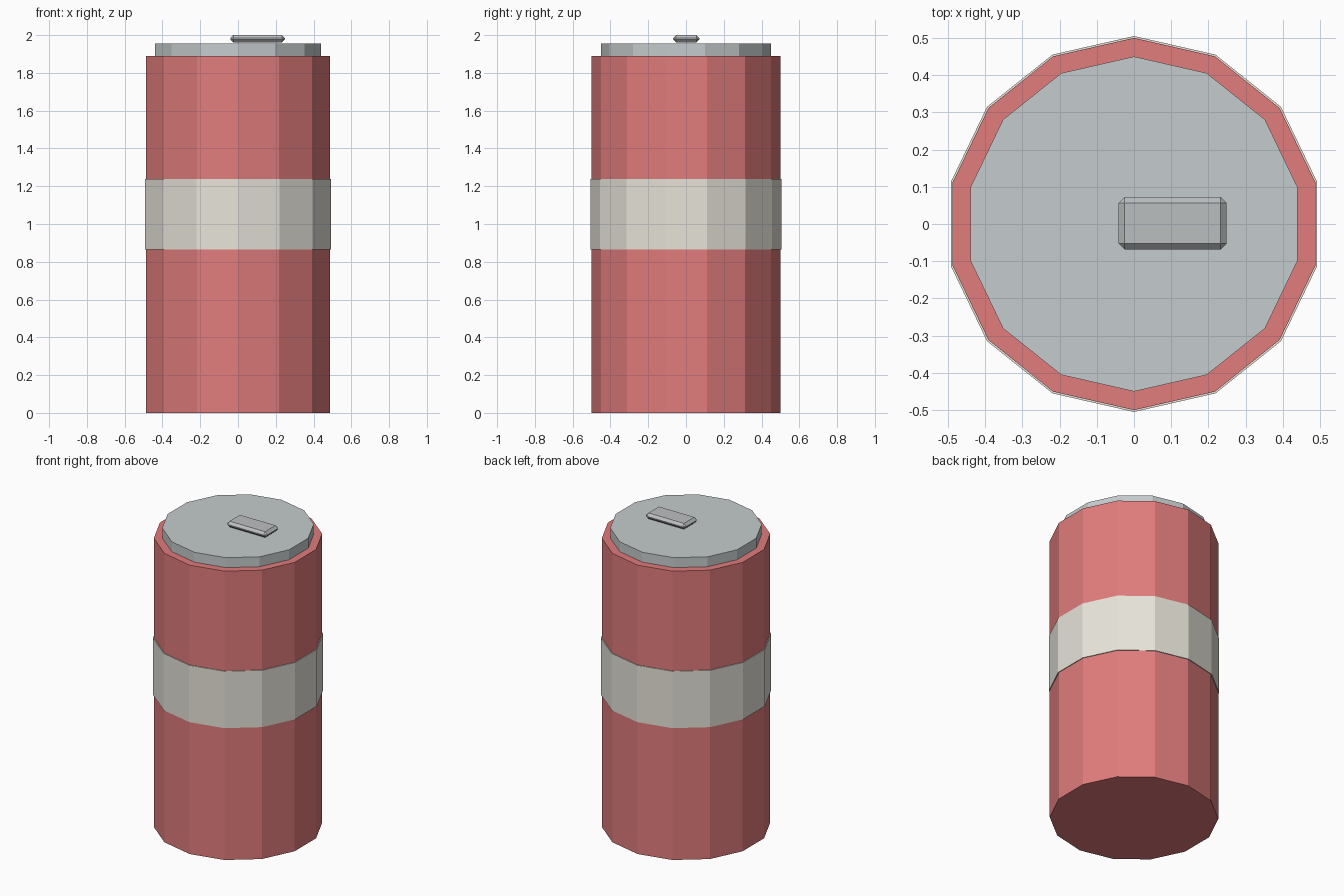
import bpy

if "Cube" in bpy.data.objects:
    bpy.data.objects.remove(bpy.data.objects["Cube"])

SIDES = 14


def paint(obj, name, rgb):
    mat = bpy.data.materials.new(name)
    mat.diffuse_color = (*rgb, 1)
    mat.use_nodes = True
    mat.node_tree.nodes["Principled BSDF"].inputs["Base Color"].default_value = mat.diffuse_color
    obj.data.materials.append(mat)


def drum(name, radius, z0, z1):
    """Flat-faced upright cylinder between two heights."""
    bpy.ops.mesh.primitive_cylinder_add(vertices=SIDES, radius=radius, depth=z1 - z0,
                                        location=(0, 0, (z0 + z1) / 2))
    obj = bpy.context.object
    obj.name = name
    return obj


# Can body
body = drum("can_body", 0.50, 0.0, 1.89)
paint(body, "red", (0.75, 0.2, 0.2))

# Label band, slightly proud of the body
band = drum("label_band", 0.505, 0.865, 1.237)
paint(band, "cream", (0.8, 0.77, 0.7))

# Lid
lid = drum("lid", 0.45, 1.89, 1.955)
paint(lid, "lid_grey", (0.56, 0.6, 0.61))

# Pull tab: thin chamfered plate, set off centre above the lid
bpy.ops.mesh.primitive_cube_add(size=1, location=(0.104, 0.002, 1.981))
tab = bpy.context.object
tab.name = "pull_tab"
tab.scale = (0.29, 0.14, 0.038)
bpy.ops.object.transform_apply(location=False, rotation=False, scale=True)
bevel = tab.modifiers.new("chamfer", "BEVEL")
bevel.width = 0.016
bevel.segments = 1
paint(tab, "tab_grey", (0.5, 0.52, 0.53))
